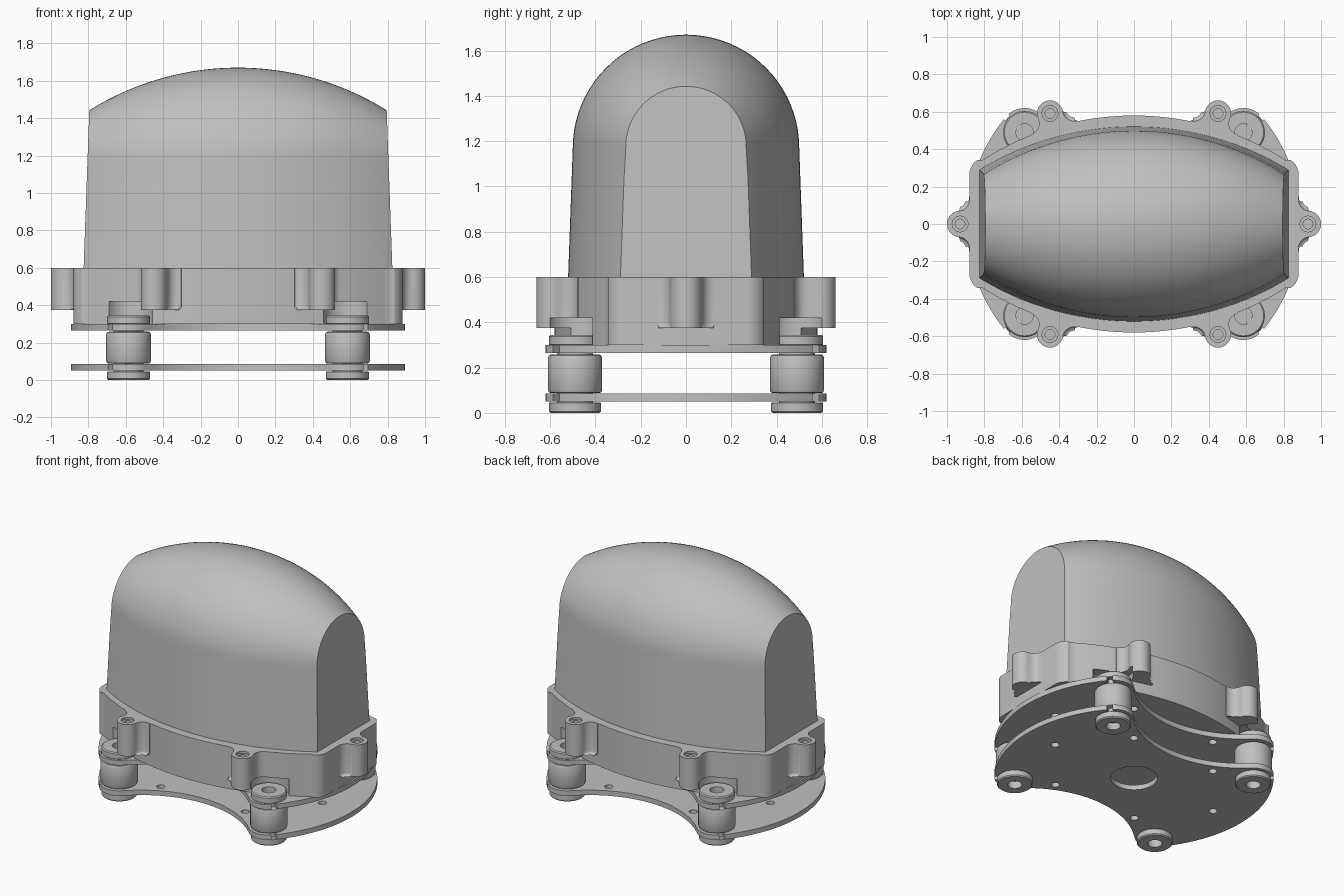
import bpy, bmesh, math
from math import sin, cos, pi, sqrt, atan2, hypot, radians
from mathutils import Matrix, Vector

if "Cube" in bpy.data.objects:
    bpy.data.objects.remove(bpy.data.objects["Cube"])

grey = bpy.data.materials.new("plain grey")
grey.use_nodes = True
grey.diffuse_color = (0.53, 0.53, 0.53, 1)
grey.node_tree.nodes["Principled BSDF"].inputs["Base Color"].default_value = grey.diffuse_color


def finish(name, bm):
    bmesh.ops.remove_doubles(bm, verts=bm.verts, dist=1e-5)
    bmesh.ops.recalc_face_normals(bm, faces=bm.faces)
    mesh = bpy.data.meshes.new(name)
    bm.to_mesh(mesh)
    bm.free()
    mesh.materials.append(grey)
    obj = bpy.data.objects.new(name, mesh)
    bpy.context.collection.objects.link(obj)
    return obj


def arc(cx, cy, r, a0, a1, n):
    return [(cx + r * cos(a0 + (a1 - a0) * i / n), cy + r * sin(a0 + (a1 - a0) * i / n))
            for i in range(n + 1)]


def four_way(quadrant):
    # mirror a first-quadrant outline into a closed loop
    half = quadrant + [(-x, y) for x, y in reversed(quadrant)]
    loop = half + [(x, -y) for x, y in reversed(half)]
    return [p for i, p in enumerate(loop) if hypot(p[0] - loop[i - 1][0], p[1] - loop[i - 1][1]) > 1e-5]


def prism(bm, outline, z0, z1, place=Matrix(), round_bottom=0):
    low = [bm.verts.new(place @ Vector((x, y, z0))) for x, y in outline]
    high = [bm.verts.new(place @ Vector((x, y, z1))) for x, y in outline]
    n = len(low)
    base = bm.faces.new(low[::-1])
    bm.faces.new(high)
    for i in range(n):
        j = (i + 1) % n
        bm.faces.new((low[i], low[j], high[j], high[i]))
    if round_bottom:
        bmesh.ops.bevel(bm, geom=list(base.edges), offset=round_bottom, segments=4,
                        profile=0.5, affect='EDGES')


def lathe(bm, profile, x, y, n=40):
    # spin a closed (radius, height) loop; zero radii meet on the axis
    rings = [[bm.verts.new((x + r * cos(2 * pi * k / n), y + r * sin(2 * pi * k / n), z))
              for k in range(n)] if r > 0 else [bm.verts.new((x, y, z))] * n for r, z in profile]
    for i, a in enumerate(rings):
        b = rings[(i + 1) % len(rings)]
        for k in range(n):
            j = (k + 1) % n
            corners = list(dict.fromkeys((a[k], a[j], b[j], b[k])))
            if len(corners) > 2:
                bm.faces.new(corners)


def combine(obj, other, operation):
    mod = obj.modifiers.new(operation.lower(), 'BOOLEAN')
    mod.operation, mod.object, mod.solver = operation, other, 'EXACT'
    bpy.context.view_layer.objects.active = obj
    bpy.ops.object.modifier_apply(modifier=mod.name)
    bpy.data.objects.remove(other)


def smooth(obj, angle=30):
    bpy.ops.object.select_all(action='DESELECT')
    obj.select_set(True)
    bpy.context.view_layer.objects.active = obj
    bpy.ops.object.shade_smooth_by_angle(angle=radians(angle))


DX, DY = 0.585, 0.49
MOUNTS = [(sx * DX, sy * DY) for sx in (1, -1) for sy in (1, -1)]

# Domed cover: drafted walls below a half-round roof, bowed along its length
SPRING, DRAFT, BOW = 1.17, 0.036, 1.5
bm = bmesh.new()
stations = []
for i in range(49):
    u = -1 + i / 24
    ring = []
    for k in range(-4, 45):
        t = min(max(k, 0), 40) / 40 * pi
        down = max(-k, k - 40, 0) / 4 * (SPRING - 0.58)
        # roof points stay on a surface of revolution, ends lean with the draft
        half = 0.5 - BOW + sqrt(BOW ** 2 - (u * 0.8) ** 2)
        z = SPRING + half * sin(t) - down
        x = u * (0.795 + (1.44 - min(z, 1.44)) * DRAFT)
        if not down:
            half = 0.5 - BOW + sqrt(BOW ** 2 - x * x)
            z = SPRING + half * sin(t)
        ring.append(bm.verts.new((x, (half + down * DRAFT) * cos(t), z)))
    stations.append(ring)
for a, b in zip(stations, stations[1:]):
    for k in range(len(a) - 1):
        bm.faces.new((a[k], a[k + 1], b[k + 1], b[k]))
    bm.faces.new((a[0], b[0], b[-1], a[-1]))
bm.faces.new(stations[0])
bm.faces.new(stations[-1])
smooth(finish("domed_cover", bm), 25)

# Base housing: bowed long sides, rounded corners
outline = [(0.88, 0)] + arc(0.79, 0.265, 0.09, 0, radians(58), 8)
outline += arc(0, -0.92, 1.5, atan2(1.263, 0.81), pi / 2, 24)
bm = bmesh.new()
prism(bm, four_way(outline), 0.3, 0.6)
housing = finish("base_housing", bm)


# Screw bosses, blended into the wall with concave fillets
def boss_outline(d, r=0.07, f=0.06):
    a = sqrt((r + f) ** 2 - (d - f) ** 2)
    tilt = atan2(d - f, a)
    right = arc(a, f, f, 1.5 * pi, pi - tilt, 8)
    left = [(-x, y) for x, y in reversed(right)]
    return [(a, -0.03)] + right + arc(0, d, r, -tilt, pi + tilt, 24)[1:-1] + left + [(-a, -0.03)]


bosses = []
for s in (1, -1):
    bosses.append((s * 0.88, 0, -s * pi / 2, 0.05))
    for t in (1, -1):
        lean = atan2(s * 0.427, t * 1.438)
        bosses.append((s * 0.427, t * 0.516, -lean, 0.078))
bm_cut = bmesh.new()
for x, y, turn, d in bosses:
    bm = bmesh.new()
    place = Matrix.Translation((x, y, 0)) @ Matrix.Rotation(turn, 4, 'Z')
    prism(bm, boss_outline(d), 0.375, 0.6, place, 0.02)
    combine(housing, finish("boss", bm), 'UNION')
    hole = place @ Vector((0, d, 0))
    lathe(bm_cut, [(0, 0.65), (0.042, 0.65), (0.042, 0.585), (0.026, 0.585), (0.026, 0.45), (0, 0.45)],
          hole.x, hole.y, 28)

# Clearance pockets above the mounts
for x, y in MOUNTS:
    lathe(bm_cut, [(0, 0.25), (0.13, 0.25), (0.13, 0.42), (0, 0.42)], x, y)
cutter = finish("cutter", bm_cut)
cutter.hide_render = True
combine(housing, cutter, 'DIFFERENCE')
smooth(housing)

# Two mounting plates: round ends, lobes at the mounts, hollowed long sides
NOTCH_R, NOTCH_Y = 0.70, 1.08
lobe = atan2(DY, DX)
toward = atan2(NOTCH_Y - DY, -DX)
plate_outline = arc(0, 0, 0.893, 0, lobe, 20) + arc(DX, DY, 0.13, lobe, toward, 12)[1:]
plate_outline += arc(0, NOTCH_Y, NOTCH_R, toward - pi, -pi / 2, 16)[1:]
for name, z in (("lower_plate", 0.05), ("upper_plate", 0.265)):
    bm = bmesh.new()
    prism(bm, four_way(plate_outline), z, z + 0.035)
    plate = finish(name, bm)
    bm = bmesh.new()
    holes = [(0, 0, 0.15)] + [(s * 0.66, 0, 0.027) for s in (1, -1)]
    holes += [(s * 0.33, t * 0.39, 0.027) for s in (1, -1) for t in (1, -1)]
    for x, y, r in holes:
        prism(bm, arc(x, y, r, 0, 2 * pi, 40)[:-1], z - 0.02, z + 0.06)
    # assembly slit from each mount to the rim
    for x, y in MOUNTS:
        place = Matrix.Translation((x, y, 0)) @ Matrix.Rotation(atan2(y, x), 4, 'Z')
        prism(bm, [(0.04, -0.018), (0.2, -0.018), (0.2, 0.018), (0.04, 0.018)],
              z - 0.02, z + 0.06, place)
    cutter = finish("cutter", bm)
    cutter.hide_render = True
    combine(plate, cutter, 'DIFFERENCE')
    smooth(plate)

# Hollow vibration mounts: end flanges, necks and a rounded body
half = [(0.046, 0.17), (0.046, 0), (0.108, 0), (0.115, 0.007), (0.115, 0.043), (0.112, 0.046),
        (0.08, 0.046), (0.08, 0.087), (0.105, 0.087), (0.115, 0.091), (0.12, 0.102)]
damper = half + [(r, 0.345 - z) for r, z in reversed(half[1:])]
for i, (x, y) in enumerate(MOUNTS):
    bm = bmesh.new()
    lathe(bm, damper, x, y)
    smooth(finish("vibration_mount_%d" % (i + 1), bm), 35)
